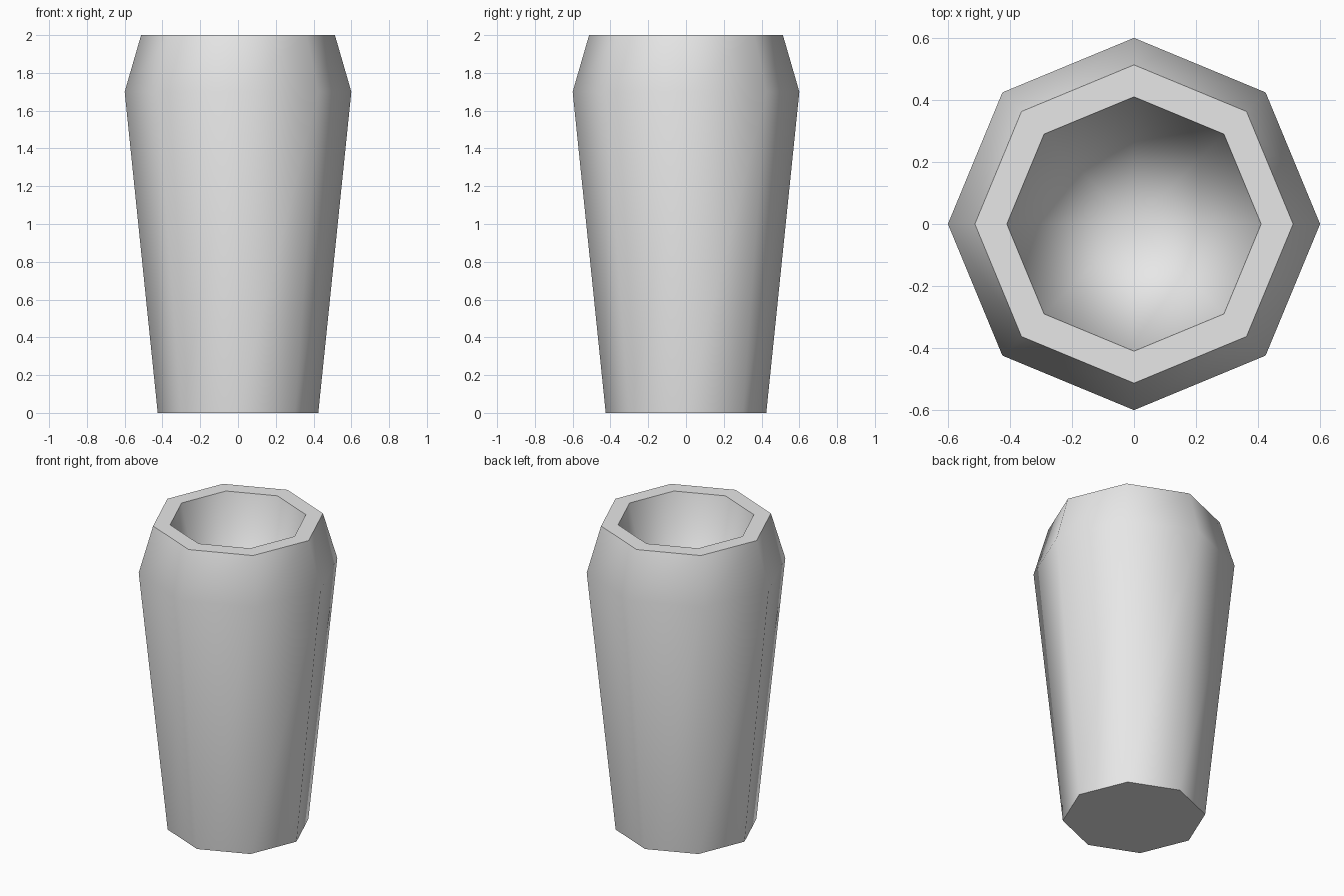
import bpy
import bmesh
from math import cos, sin, pi, radians

SIDES = 8

cube = bpy.data.objects.get("Cube")
if cube:
    bpy.data.objects.remove(cube, do_unlink=True)

# Single plain grey
grey = bpy.data.materials.new("light_grey")
grey.use_nodes = True
colour = (0.8, 0.8, 0.8, 1.0)
grey.diffuse_color = colour
grey.node_tree.nodes["Principled BSDF"].inputs["Base Color"].default_value = colour

bm = bmesh.new()


def ring(radius, z):
    """Octagonal ring with corners on the axes."""
    angles = [2 * pi * i / SIDES for i in range(SIDES)]
    return [bm.verts.new((radius * cos(a), radius * sin(a), z)) for a in angles]


# Tapered wall, shoulder and rim, from the foot up to the mouth
profile = [(0.425, 0.0), (0.6, 1.7), (0.513, 2.0), (0.41, 2.0)]
rings = [ring(r, z) for r, z in profile]
for low, high in zip(rings, rings[1:]):
    for i in range(SIDES):
        j = (i + 1) % SIDES
        bm.faces.new((low[i], low[j], high[j], high[i]))

# Flat base
bm.faces.new(rings[0][::-1])

# Hollow narrowing to a point
tip = bm.verts.new((0, 0, 0.3))
mouth = rings[-1]
for i in range(SIDES):
    bm.faces.new((mouth[i], mouth[(i + 1) % SIDES], tip))

mesh = bpy.data.meshes.new("hollow_vessel")
bm.to_mesh(mesh)
bm.free()
mesh.materials.append(grey)

vessel = bpy.data.objects.new("hollow_vessel", mesh)
bpy.context.collection.objects.link(vessel)

# Smooth sides, crisp rim and base
bpy.ops.object.select_all(action="DESELECT")
vessel.select_set(True)
bpy.context.view_layer.objects.active = vessel
bpy.ops.object.shade_smooth_by_angle(angle=radians(60))
